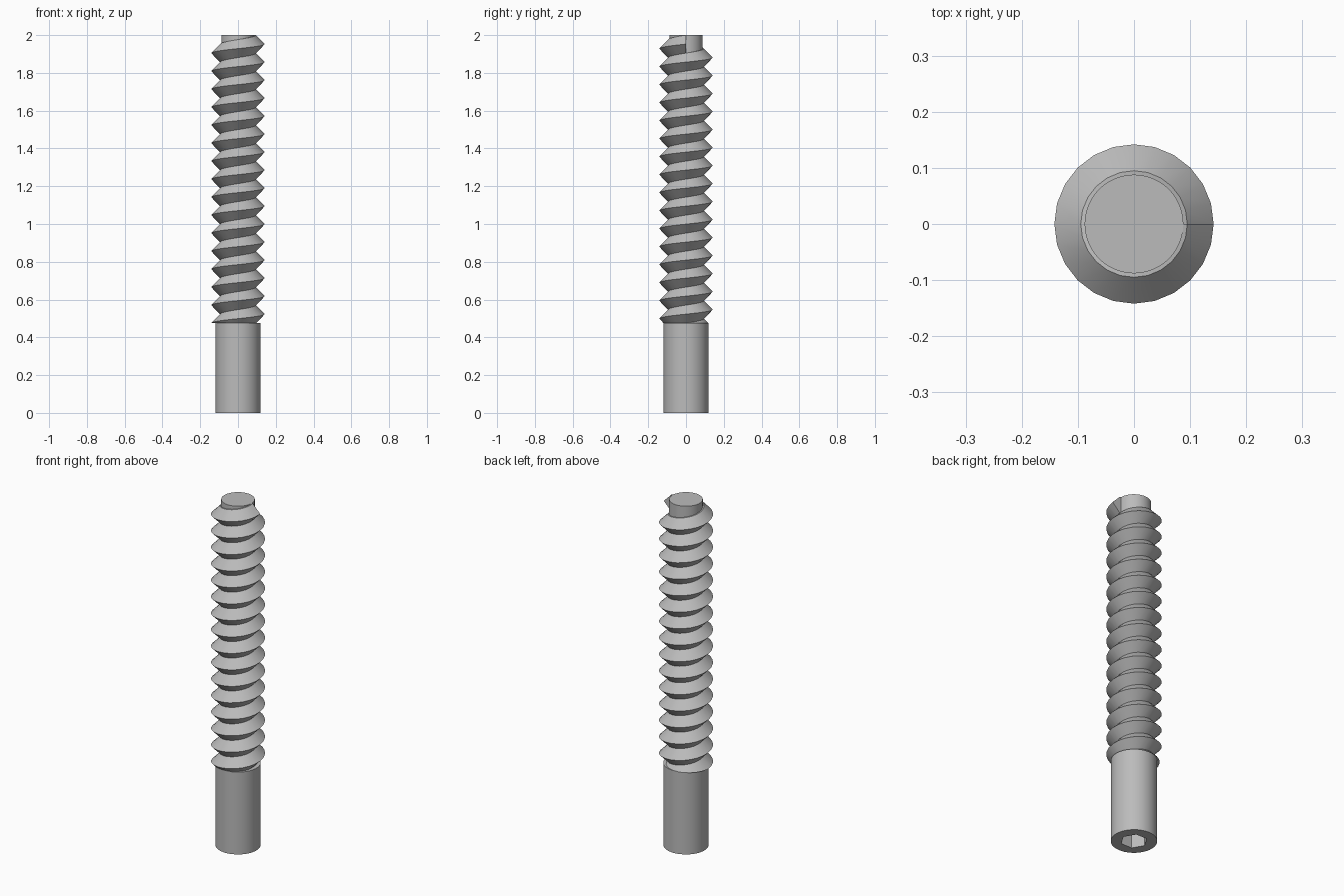
import bpy, bmesh
from math import sin, cos, pi

if "Cube" in bpy.data.objects:
    bpy.data.objects.remove(bpy.data.objects["Cube"])

PITCH, TURNS, SEGS = 0.0953, 16, 24
SHANK_TOP, TOP = 0.476, 2.0
CORE_R, ROOT_R, TIP_R, SHANK_R = 0.088, 0.095, 0.142, 0.119
SOCKET_R, SOCKET_DEPTH = 0.07, 0.12

steel = bpy.data.materials.new("grey steel")
steel.use_nodes = True
grey = (0.5, 0.5, 0.5, 1)
steel.diffuse_color = grey
steel.node_tree.nodes["Principled BSDF"].inputs["Base Color"].default_value = grey


def finish(bm, name):
    bmesh.ops.recalc_face_normals(bm, faces=bm.faces)
    mesh = bpy.data.meshes.new(name)
    bm.to_mesh(mesh)
    bm.free()
    mesh.materials.append(steel)
    obj = bpy.data.objects.new(name, mesh)
    bpy.context.collection.objects.link(obj)
    bpy.ops.object.select_all(action='DESELECT')
    obj.select_set(True)
    bpy.context.view_layer.objects.active = obj
    bpy.ops.object.shade_smooth_by_angle(angle=pi / 6)
    return obj


def ring(bm, radius, z, sides):
    return [bm.verts.new((radius * cos(2 * pi * i / sides),
                          radius * sin(2 * pi * i / sides), z)) for i in range(sides)]


def bridge(bm, a, b):
    for i in range(len(a)):
        j = (i + 1) % len(a)
        bm.faces.new((a[i], a[j], b[j], b[i]))


# Smooth shank with a hexagonal drive socket in its underside
bm = bmesh.new()
low, high = ring(bm, SHANK_R, 0, 48), ring(bm, SHANK_R, SHANK_TOP, 48)
bridge(bm, low, high)
bm.faces.new(high)
mouth, floor = ring(bm, SOCKET_R, 0, 6), ring(bm, SOCKET_R, SOCKET_DEPTH, 6)
bridge(bm, mouth, floor)
bm.faces.new(floor)
for k in range(6):
    for i in range(8):
        near = mouth[k] if i < 4 else mouth[(k + 1) % 6]
        bm.faces.new((low[8 * k + i], low[(8 * k + i + 1) % 48], near))
    bm.faces.new((mouth[k], low[8 * k + 4], mouth[(k + 1) % 6]))
finish(bm, "shank")

# Cylindrical core under the thread
bm = bmesh.new()
low, high = ring(bm, CORE_R, SHANK_TOP, 48), ring(bm, CORE_R, TOP, 48)
bridge(bm, low, high)
bm.faces.new(low)
bm.faces.new(high)
finish(bm, "core")

# Right-handed V thread, ending in a flat face on the +x side
bm = bmesh.new()
half = PITCH / 2
profile = [(ROOT_R, -half), (TIP_R, 0), (ROOT_R, half)]
steps = TURNS * SEGS
rows = []
for s in range(steps + 1):
    a = 2 * pi * s / SEGS
    mid = TOP - half - PITCH * (TURNS - s / SEGS)
    points = list(profile)
    if s >= steps - SEGS:
        points.append((CORE_R, half))      # narrow ledge on the last turn
    rows.append([bm.verts.new((r * cos(a), r * sin(a), mid + dz)) for r, dz in points])
for a, b in zip(rows, rows[1:]):
    for i in range(min(len(a), len(b)) - 1):
        bm.faces.new((a[i], b[i], b[i + 1], a[i + 1]))
end = rows[-1]
heel = bm.verts.new((CORE_R, 0, TOP - PITCH))
bm.faces.new(end + [heel])
bmesh.ops.remove_doubles(bm, verts=bm.verts, dist=0.0005)

# Trim the first turn flush with the top of the shank
cut = bmesh.ops.bisect_plane(bm, geom=bm.verts[:] + bm.edges[:] + bm.faces[:],
                             plane_co=(0, 0, SHANK_TOP), plane_no=(0, 0, 1), clear_inner=True)
rim = [e for e in cut["geom_cut"] if isinstance(e, bmesh.types.BMEdge)]
bmesh.ops.triangle_fill(bm, edges=rim, use_beauty=True)
finish(bm, "thread")
